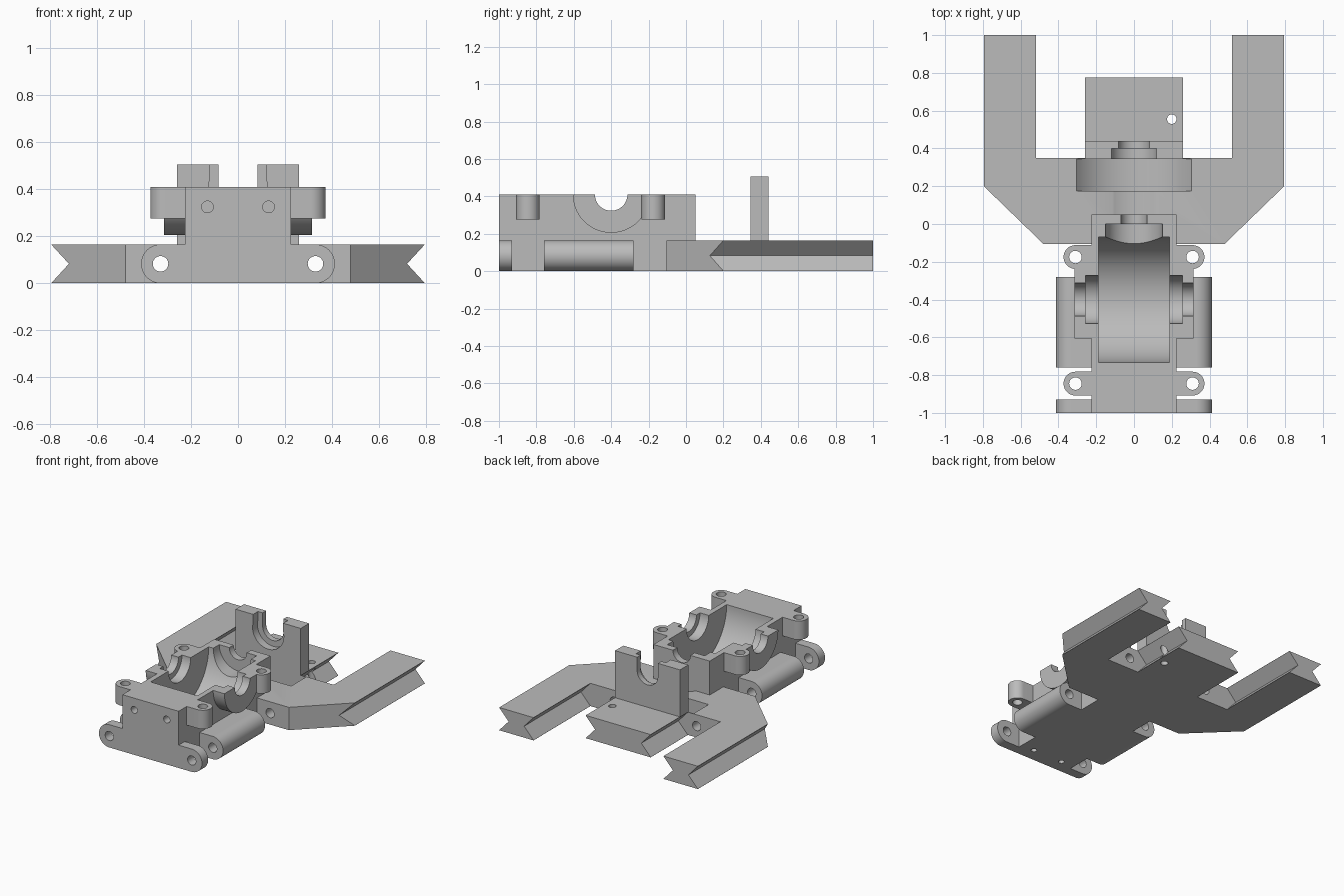
import bpy, bmesh, math
from mathutils import Vector

if "Cube" in bpy.data.objects:
    bpy.data.objects.remove(bpy.data.objects["Cube"], do_unlink=True)

metal = bpy.data.materials.new("machined_grey")
metal.use_nodes = True
metal.diffuse_color = (0.5, 0.5, 0.5, 1)
metal.node_tree.nodes["Principled BSDF"].inputs["Base Color"].default_value = (0.5, 0.5, 0.5, 1)

BASE, AXIS_Z, TOP = 0.165, 0.41, 0.505
PIN_X, PIN_Z = 0.33, BASE / 2
PIN_R = 0.033


def arc(cx, cy, r, start=0, end=360, n=48):
    count = n if end - start == 360 else n + 1
    angles = [math.radians(start + (end - start) * i / n) for i in range(count)]
    return [(cx + r * math.cos(a), cy + r * math.sin(a)) for a in angles]


def rect(x0, y0, x1, y1):
    return [(x0, y0), (x1, y0), (x1, y1), (x0, y1)]


def cradle(c, r, top=0.7):
    """Half round open at the top, centred on the shaft height."""
    return arc(c, AXIS_Z, r, 180, 360) + [(c + r, top), (c - r, top)]


def prism(name, profile, axis, lo, hi):
    """Extrude a 2D profile along one axis."""
    def place(p, d):
        u, v = p
        return Vector({"X": (d, u, v), "Y": (u, d, v), "Z": (u, v, d)}[axis])
    bm = bmesh.new()
    face = bm.faces.new([bm.verts.new(place(p, lo)) for p in profile])
    out = bmesh.ops.extrude_face_region(bm, geom=[face])
    shift = place((0, 0), hi - lo)
    bmesh.ops.translate(bm, vec=shift, verts=[g for g in out["geom"] if isinstance(g, bmesh.types.BMVert)])
    bmesh.ops.recalc_face_normals(bm, faces=bm.faces)
    mesh = bpy.data.meshes.new(name)
    bm.to_mesh(mesh)
    bm.free()
    mesh.materials.append(metal)
    obj = bpy.data.objects.new(name, mesh)
    bpy.context.collection.objects.link(obj)
    return obj


def combine(obj, operation, *shape):
    tool = prism("helper", *shape)
    tool.hide_render = True
    mod = obj.modifiers.new("bool", "BOOLEAN")
    mod.operation, mod.solver, mod.object = operation, "EXACT", tool
    bpy.context.view_layer.objects.active = obj
    bpy.ops.object.modifier_apply(modifier=mod.name)
    bpy.data.objects.remove(tool, do_unlink=True)


def cut(obj, *shape):
    combine(obj, "DIFFERENCE", *shape)


def add(obj, *shape):
    combine(obj, "UNION", *shape)


def finish(obj):
    bpy.ops.object.select_all(action="DESELECT")
    obj.select_set(True)
    bpy.context.view_layer.objects.active = obj
    bpy.ops.object.shade_smooth_by_angle(angle=math.radians(30))


def groove(wall, side):
    """V profile cut into a wall; side is the direction the wall faces."""
    tip, out = wall - 0.075 * side, wall + 0.03 * side
    half = 0.105 * PIN_Z / 0.075 - 0.001
    return [(tip, PIN_Z), (out, PIN_Z + half), (out, PIN_Z - half)]


# Forked base plate, notched around the gear housing
half = [(0.225, 0.05), (0.225, -0.105), (0.48, -0.105), (0.795, 0.2), (0.795, 1),
        (0.52, 1), (0.52, 0.35), (0.26, 0.35), (0.26, 0.775)]
outline = half + [(-x, y) for x, y in reversed(half)]
plate = prism("base_plate", outline, "Z", 0, BASE)
for s in (-1, 1):
    cut(plate, groove(0.795 * s, s), "Y", 0, 1.1)
    cut(plate, groove(0.52 * s, -s), "Y", 0.351, 1.1)
    cut(plate, groove(0.26 * s, s), "Y", 0.351, 0.9)
    cut(plate, arc(PIN_X * s, PIN_Z, PIN_R), "Y", -0.2, 0.45)
cut(plate, arc(0.2, 0.555, 0.025), "Z", -0.1, 0.3)
cut(plate, cradle(0, 0.39), "Y", 0.175, 0.345)
cut(plate, cradle(0, 0.27), "Y", 0.04, 0.18)
finish(plate)

# Gear housing with bearing flanges and screw bosses
housing = prism("gear_housing", rect(-0.225, -1, 0.225, 0.05), "Z", 0, AXIS_Z)
add(housing, arc(-0.4, AXIS_Z, 0.205, 180, 360), "X", -0.315, 0.315)
bosses = [(s, y) for s in (-1, 1) for y in (-0.845, -0.175)]
for s, y in bosses:
    turn = 0 if s > 0 else 180
    tab = arc(0.31 * s, y, 0.063, turn - 90, turn + 90, 24)
    tab += [(0.2 * s, y + 0.063 * s), (0.2 * s, y - 0.063 * s)]
    add(housing, tab, "Z", 0.275, AXIS_Z)
for s, y in bosses:
    cut(housing, arc(0.31 * s, y, PIN_R), "Z", 0.2, 0.5)

# Gear cavity, bearing seats, axle openings, pinion recess and shaft opening
for radius, reach in ((0.332, 0.187), (0.127, 0.257), (0.087, 0.4)):
    cut(housing, cradle(-0.4, radius), "X", -reach, reach)
cut(housing, cradle(0, 0.15), "Y", -0.25, 0)
cut(housing, cradle(0, 0.07), "Y", -0.2, 0.1)
for s in (-1, 1):
    cut(housing, arc(0.13 * s, 0.325, 0.025, n=32), "Y", -1.1, -0.85)
    cut(housing, arc(0.12 * s, -0.9, 0.02, n=32), "Z", -0.1, 0.1)
finish(housing)

# Hinge lugs and barrels along both sides
for s, side in ((1, "left"), (-1, "right")):
    turn = 0 if s > 0 else 180
    profile = arc(PIN_X * s, PIN_Z, PIN_Z, turn - 90, turn + 90, 32)
    profile += [(0.225 * s, PIN_Z * (1 + s)), (0.225 * s, PIN_Z * (1 - s))]
    for part, y0, y1 in (("hinge_lug", -1, -0.93), ("hinge_barrel", -0.76, -0.28)):
        hinge = prism(side + "_" + part, profile, "Y", y0, y1)
        cut(hinge, arc(PIN_X * s, PIN_Z, PIN_R), "Y", -1.1, 0)
        finish(hinge)

# Upright shaft bracket with stepped open slot
bracket = prism("shaft_bracket", rect(-0.26, BASE, 0.26, TOP), "Y", 0.345, 0.44)
cut(bracket, cradle(0, 0.12), "Y", 0.3, 0.4)
cut(bracket, arc(0, AXIS_Z, 0.125), "Y", 0.3, 0.4)
cut(bracket, cradle(0, 0.083), "Y", 0.3, 0.5)
finish(bracket)
